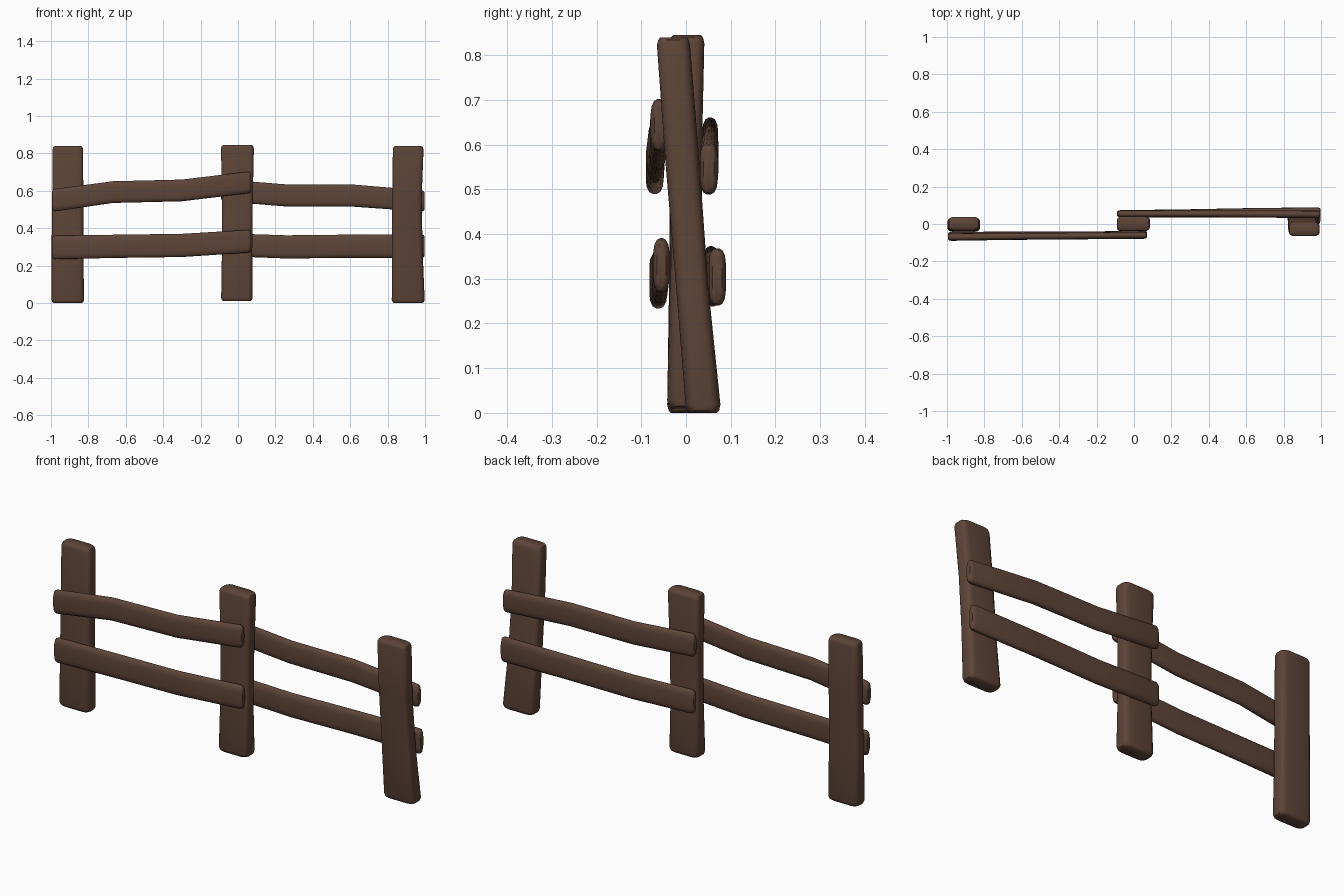
import bpy, bmesh, math
from mathutils import Vector

if "Cube" in bpy.data.objects:
    bpy.data.objects.remove(bpy.data.objects["Cube"])

wood = bpy.data.materials.new("dark_brown_wood")
wood.diffuse_color = (0.112, 0.059, 0.040, 1)
wood.use_nodes = True
wood.node_tree.nodes["Principled BSDF"].inputs["Base Color"].default_value = wood.diffuse_color


def section(hw, hd, rw, rd, n=3):
    """Rounded rectangle: half width, half depth and corner radii."""
    pts = []
    for k, (sx, sy) in enumerate([(1, 1), (-1, 1), (-1, -1), (1, -1)]):
        for i in range(n + 1):
            a = math.pi / 2 * (k + i / n)
            pts.append((sx * (hw - rw) + rw * math.cos(a),
                        sy * (hd - rd) + rd * math.sin(a)))
    return pts


def plank(name, stations, place, rw, rd):
    """Loft (position, centre across, centre y, half width, half depth) stations,
    adding softened ends."""
    s = [list(t) for t in stations]
    soft = 0.018

    def inset(end, step):
        e = list(end)
        shoulder = list(end)
        shoulder[0] += step * soft
        mid = list(end)
        mid[0] += step * soft * 0.3
        mid[3] -= 0.004
        mid[4] -= 0.003
        e[3] -= 0.013
        e[4] -= 0.008
        return e, mid, shoulder

    a, b, c = inset(s[0], 1)
    f, e, d = inset(s[-1], -1)
    s = [a, b, c] + s[1:-1] + [d, e, f]
    bm = bmesh.new()
    rings = []
    for t, cw, cy, hw, hd in s:
        rings.append([bm.verts.new(place(t, cw + u, cy + v))
                      for u, v in section(hw, hd, rw, rd)])
    n = len(rings[0])
    for p, q in zip(rings, rings[1:]):
        for i in range(n):
            j = (i + 1) % n
            bm.faces.new((p[i], p[j], q[j], q[i]))
    bm.faces.new(rings[0][::-1])
    bm.faces.new(rings[-1])
    bmesh.ops.recalc_face_normals(bm, faces=bm.faces)
    me = bpy.data.meshes.new(name)
    bm.to_mesh(me)
    bm.free()
    me.materials.append(wood)
    ob = bpy.data.objects.new(name, me)
    bpy.context.collection.objects.link(ob)
    bpy.context.view_layer.objects.active = ob
    ob.select_set(True)
    bpy.ops.object.shade_smooth_by_angle(angle=math.radians(40))
    ob.select_set(False)


def upright(t, w, y):
    return Vector((w, y, t))


def lying(t, w, y):
    return Vector((t, y, w))


# Posts: (z, x, y, half width, half depth)
posts = {
    "left_post": [(0.0, -0.91, -0.004, 0.087, 0.038), (0.28, -0.912, -0.002, 0.085, 0.036),
                  (0.56, -0.91, 0.0, 0.083, 0.036), (0.84, -0.91, 0.002, 0.082, 0.036)],
    "middle_post": [(0.01, -0.006, -0.002, 0.084, 0.040), (0.28, -0.005, -0.002, 0.081, 0.034),
                    (0.56, -0.003, 0.0, 0.082, 0.035), (0.845, -0.003, 0.002, 0.088, 0.039)],
    "right_post": [(0.0, 0.91, 0.038, 0.088, 0.039), (0.28, 0.905, 0.014, 0.082, 0.036),
                   (0.56, 0.903, -0.008, 0.079, 0.038), (0.84, 0.91, -0.028, 0.082, 0.037)],
}
for name, st in posts.items():
    plank(name, st, upright, 0.026, 0.020)

# Rails: (x, z, y, half height, half depth)
rails = {
    "front_upper_rail": [(-0.995, 0.55, -0.070, 0.060, 0.020), (-0.67, 0.593, -0.066, 0.058, 0.019),
                         (-0.30, 0.602, -0.064, 0.058, 0.018), (0.07, 0.644, -0.060, 0.058, 0.019)],
    "front_lower_rail": [(-0.995, 0.297, -0.062, 0.063, 0.020), (-0.67, 0.303, -0.060, 0.062, 0.019),
                         (-0.30, 0.308, -0.058, 0.062, 0.018), (0.07, 0.330, -0.055, 0.061, 0.018)],
    "back_upper_rail": [(-0.09, 0.602, 0.054, 0.059, 0.018), (0.26, 0.575, 0.054, 0.059, 0.018),
                        (0.62, 0.574, 0.054, 0.059, 0.019), (0.998, 0.546, 0.051, 0.057, 0.020)],
    "back_lower_rail": [(-0.09, 0.312, 0.056, 0.061, 0.018), (0.26, 0.300, 0.060, 0.062, 0.018),
                        (0.62, 0.304, 0.066, 0.062, 0.019), (0.998, 0.304, 0.070, 0.064, 0.019)],
}
for name, st in rails.items():
    plank(name, st, lying, 0.032, 0.015)
